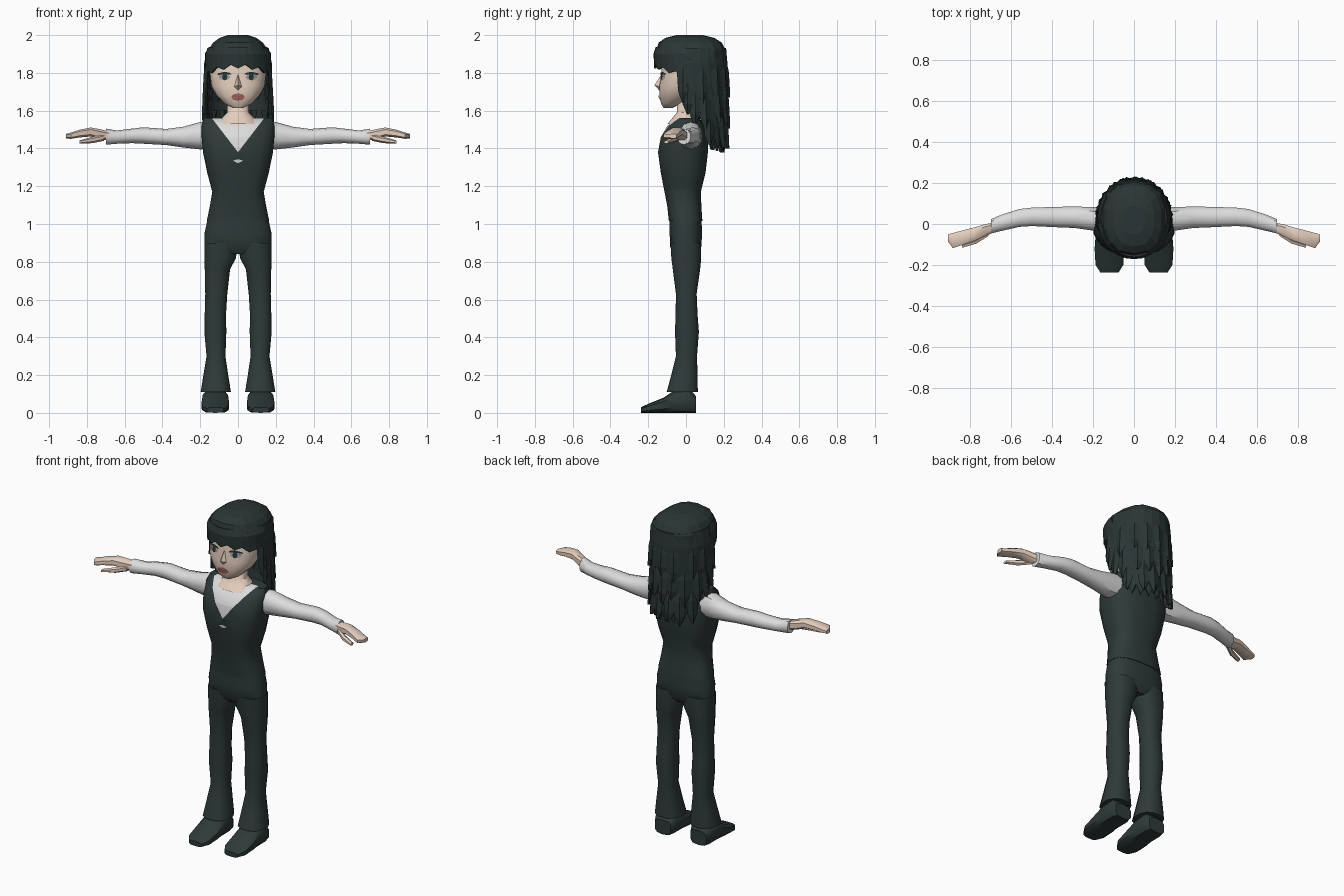
import bpy, bmesh, math, random
from mathutils import Vector
from mathutils.bvhtree import BVHTree

random.seed(4)
if "Cube" in bpy.data.objects:
    bpy.data.objects.remove(bpy.data.objects["Cube"])


def material(name, rgb):
    m = bpy.data.materials.new(name)
    m.use_nodes = True
    m.diffuse_color = (*rgb, 1)
    m.node_tree.nodes["Principled BSDF"].inputs["Base Color"].default_value = (*rgb, 1)
    return m


CLOTH = material("charcoal cloth", (.027, .042, .041))
HAIR = material("dark hair", (.023, .036, .035))
SHIRT = material("white shirt", (.72, .72, .72))
SKIN = material("skin", (.78, .62, .51))
LIPS = material("lips", (.4, .13, .12))
EYE = material("eye dark", (.02, .03, .03))
EYEWHITE = material("eye grey", (.3, .33, .33))
SIDES = ((1, "left"), (-1, "right"))


def finish(name, bm, mats, smooth=True):
    bmesh.ops.recalc_face_normals(bm, faces=bm.faces[:])
    me = bpy.data.meshes.new(name)
    bm.to_mesh(me)
    bm.free()
    ob = bpy.data.objects.new(name, me)
    bpy.context.collection.objects.link(ob)
    for m in mats:
        me.materials.append(m)
    if smooth:
        bpy.ops.object.select_all(action='DESELECT')
        ob.select_set(True)
        bpy.context.view_layer.objects.active = ob
        bpy.ops.object.shade_smooth_by_angle(angle=math.radians(40))
    return ob


def bridge(bm, loops):
    n = len(loops[0])
    for a, b in zip(loops, loops[1:]):
        for i in range(n):
            j = (i + 1) % n
            bm.faces.new((a[i], a[j], b[j], b[i]))
    bm.faces.new(loops[0])
    bm.faces.new(loops[-1])


def loft(rings, axis="z", sides=12, p=2.4, s=1):
    """Rounded sections (t, a0, a1, b0, b1) joined along an axis."""
    bm = bmesh.new()
    loops = []
    for t, a0, a1, b0, b1 in rings:
        loop = []
        for i in range(sides):
            w = 2 * math.pi * (i + .5) / sides
            c, d = math.cos(w), math.sin(w)
            a = (a0 + a1) / 2 + (a1 - a0) / 2 * math.copysign(abs(c) ** (2 / p), c)
            b = (b0 + b1) / 2 + (b1 - b0) / 2 * math.copysign(abs(d) ** (2 / p), d)
            x, y, z = {"z": (a, b, t), "x": (t, a, b), "y": (a, t, b)}[axis]
            loop.append(bm.verts.new((x * s, y, z)))
        loops.append(loop)
    bridge(bm, loops)
    return bm


def sym(rows):
    return [(z, -w, w, f, b) for z, w, f, b in rows]


def plate(name, body, outline, mat, lift=.005):
    """Thin painted patch laid on the front of a body."""
    me = body.data
    tree = BVHTree.FromPolygons([v.co for v in me.vertices], [q.vertices[:] for q in me.polygons])

    def put(x, z):
        hit = tree.ray_cast(Vector((x, -1, z)), Vector((0, 1, 0)))[0]
        return bm.verts.new((x, (hit.y if hit else -.13) - lift, z))
    bm = bmesh.new()
    n = len(outline)
    mid = put(sum(q[0] for q in outline) / n, sum(q[1] for q in outline) / n)
    rim = [put(*q) for q in outline]
    for i in range(n):
        bm.faces.new((mid, rim[i], rim[(i + 1) % n]))
    return finish(name, bm, [mat], False)


def oval(x, z, w, h, n=8):
    return [(x + w * math.cos(k * math.tau / n), z + h * math.sin(k * math.tau / n)) for k in range(n)]


# Vest with the V neck cut into its front
bm = loft(sym([(1.015, .168, -.092, .088), (1.09, .152, -.1, .083), (1.17, .138, -.115, .08),
               (1.27, .165, -.135, .105), (1.38, .188, -.15, .118), (1.46, .195, -.135, .118),
               (1.52, .195, -.1, .1), (1.56, .185, -.045, .07)]), sides=16, p=2.7)
for co, no in (((0, 0, 1.38), (1.3, 0, -1)), ((0, 0, 1.38), (-1.3, 0, -1)), ((0, 0, 0), (0, 1, 0))):
    bmesh.ops.bisect_plane(bm, geom=bm.verts[:] + bm.edges[:] + bm.faces[:], plane_co=co, plane_no=no)
for f in bm.faces:
    c = f.calc_center_median()
    f.material_index = int(c.y < 0 and c.z > 1.38 + 1.3 * abs(c.x))
vest = finish("vest", bm, [CLOTH, SHIRT])
plate("vest_clasp", vest, [(-.028, 1.335), (0, 1.322), (.028, 1.335), (0, 1.343)], SHIRT)

# Trousers and shoes
finish("trouser_hips", loft(sym([(.84, .1, -.06, .06), (.88, .178, -.085, .083), (.95, .18, -.088, .086),
                                 (1.04, .16, -.088, .083)]), sides=16, p=2.7), [CLOTH])
for s, side in SIDES:
    finish(side + "_trouser_leg", loft([
        (.11, .035, .2, -.105, .065), (.2, .05, .185, -.08, .063), (.3, .065, .168, -.055, .06),
        (.43, .06, .18, -.06, .07), (.52, .062, .178, -.057, .063), (.63, .055, .175, -.055, .058),
        (.76, .04, .178, -.072, .077), (.82, .008, .18, -.08, .083), (.9, 0, .18, -.085, .083)],
        s=s), [CLOTH])
    finish(side + "_shoe", loft([
        (.052, .065, .175, 0, .09), (.02, .05, .19, 0, .125), (-.06, .05, .19, 0, .12),
        (-.12, .045, .195, 0, .08), (-.2, .05, .19, 0, .048), (-.238, .075, .165, 0, .03)],
        "y", 10, 3.2, s), [CLOTH])
    # Sleeves and hands
    finish(side + "_sleeve", loft([
        (.14, -.04, .085, 1.4, 1.54), (.2, -.035, .085, 1.395, 1.54), (.29, -.022, .088, 1.405, 1.515),
        (.38, -.018, .086, 1.418, 1.503), (.5, -.012, .082, 1.425, 1.512), (.56, -.016, .075, 1.428, 1.505),
        (.64, -.034, .05, 1.425, 1.495), (.7, -.048, .025, 1.42, 1.505)], "x", 10, 2.2, s), [SHIRT])
    finish(side + "_hand", loft([
        (.67, -.035, .012, 1.44, 1.49), (.73, -.062, 0, 1.445, 1.503), (.78, -.085, -.015, 1.462, 1.512),
        (.84, -.105, -.03, 1.457, 1.5), (.885, -.12, -.042, 1.45, 1.485), (.91, -.085, -.05, 1.452, 1.478)],
        "x", 8, 3, s), [SKIN])
    finish(side + "_thumb", loft([(.71, -.06, -.025, 1.44, 1.475), (.77, -.098, -.065, 1.428, 1.462),
                                  (.84, -.118, -.09, 1.425, 1.442)], "x", 6, 2, s), [SKIN])

# Neck and head
finish("neck", loft(sym([(1.53, .115, -.1, .07), (1.56, .09, -.075, .06), (1.59, .06, -.05, .045),
                         (1.7, .055, -.045, .045)])), [SKIN])
head = finish("head", loft(sym([
    (1.615, .03, -.12, -.07), (1.635, .07, -.132, -.03), (1.68, .115, -.143, .04), (1.73, .143, -.143, .08),
    (1.79, .15, -.132, .1), (1.86, .15, -.13, .12), (1.93, .13, -.12, .12)]), sides=16, p=2.3), [SKIN])
bm = bmesh.new()
tip = bm.verts.new((0, -.167, 1.735))
base = [bm.verts.new(q) for q in ((-.025, -.135, 1.725), (0, -.13, 1.695), (.025, -.135, 1.725), (0, -.125, 1.8))]
for i in range(4):
    bm.faces.new((tip, base[i], base[(i + 1) % 4]))
bm.faces.new(base)
finish("nose", bm, [SKIN])
plate("mouth", head, oval(0, 1.672, .036, .02), LIPS)
for s, side in SIDES:
    plate(side + "_eye", head, oval(s * .072, 1.778, .032, .018), EYEWHITE, .004)
    plate(side + "_iris", head, oval(s * .07, 1.778, .014, .018), EYE, .007)
    plate(side + "_lash", head, [(s * .035, 1.79), (s * .07, 1.793), (s * .11, 1.788),
                                 (s * .105, 1.798), (s * .07, 1.806), (s * .04, 1.8)], EYE, .007)

# Hair crown
finish("hair_crown", loft(sym([(1.86, .168, -.125, .205), (1.92, .162, -.157, .21), (1.96, .135, -.145, .19),
                               (1.985, .1, -.11, .15), (2.0, .055, -.05, .09)]), sides=14), [HAIR], False)


def curtain(name, front, rows, cols, thick):
    """Curved sheet of hair; rows are (z, half angle, rx, ry, middle y, zigzag, side drop)."""
    bm = bmesh.new()
    grid = []
    for z, half, rx, ry, yc, jag, drop in rows:
        line = []
        for i in range(cols + 1):
            u = 2 * i / cols - 1
            t = math.radians(half) * u
            line.append(bm.verts.new((rx * math.sin(t), yc + front * ry * math.cos(t),
                                      z - jag * (i % 2) - drop * u * u)))
        grid.append(line)
    for a, b in zip(grid, grid[1:]):
        for i in range(cols):
            bm.faces.new((a[i], a[i + 1], b[i + 1], b[i]))
    ob = finish(name, bm, [HAIR], False)
    mod = ob.modifiers.new("thickness", "SOLIDIFY")
    mod.thickness = thick
    mod.offset = 0


curtain("hair_fringe", -1, [(1.935, 85, .15, .165, .01, 0, 0), (1.9, 92, .17, .178, .012, 0, 0),
                            (1.845, 95, .168, .174, .012, .022, .07)], 14, .012)
curtain("hair_back", 1, [(1.93, 105, .155, .175, .03, 0, 0), (1.85, 108, .172, .182, .03, 0, 0),
                         (1.75, 102, .172, .182, .03, 0, 0), (1.65, 90, .17, .178, .03, .015, 0),
                         (1.54, 72, .168, .175, .03, .02, 0), (1.44, 58, .165, .16, .03, .06, -.02)], 14, .015)

# Layered pointed locks hanging over the back and sides
bm = bmesh.new()
locks = [(a + random.uniform(-5, 5), top, top - length - random.uniform(0, .05))
         for top, length, reach, step in ((1.88, .2, 100, 25), (1.74, .2, 84, 21), (1.6, .18, 58, 23))
         for a in range(-reach, reach + 1, step)]
locks += [(k * a, top, low) for k in (1, -1) for a, top, low in ((96, 1.8, 1.58), (84, 1.72, 1.55))]
for ang, z0, z1 in locks:
    t = math.radians(ang)
    out = Vector((math.sin(t), math.cos(t), 0))
    side = Vector((math.cos(t), -math.sin(t), 0))
    loops = []
    for k, w, lift in ((0, .025, -.012), (.35, .036, .005), (.75, .028, .01), (1, .005, .012)):
        z = z0 + (z1 - z0) * k
        c = Vector((.168 * out.x, .03 + .18 * out.y, z)) + out * lift
        c.y = min(c.y, .22)
        loops.append([bm.verts.new(c + d) for d in (side * w, out * .012, -side * w, -out * .015)])
    bridge(bm, loops)
finish("hair_locks", bm, [HAIR], False)
